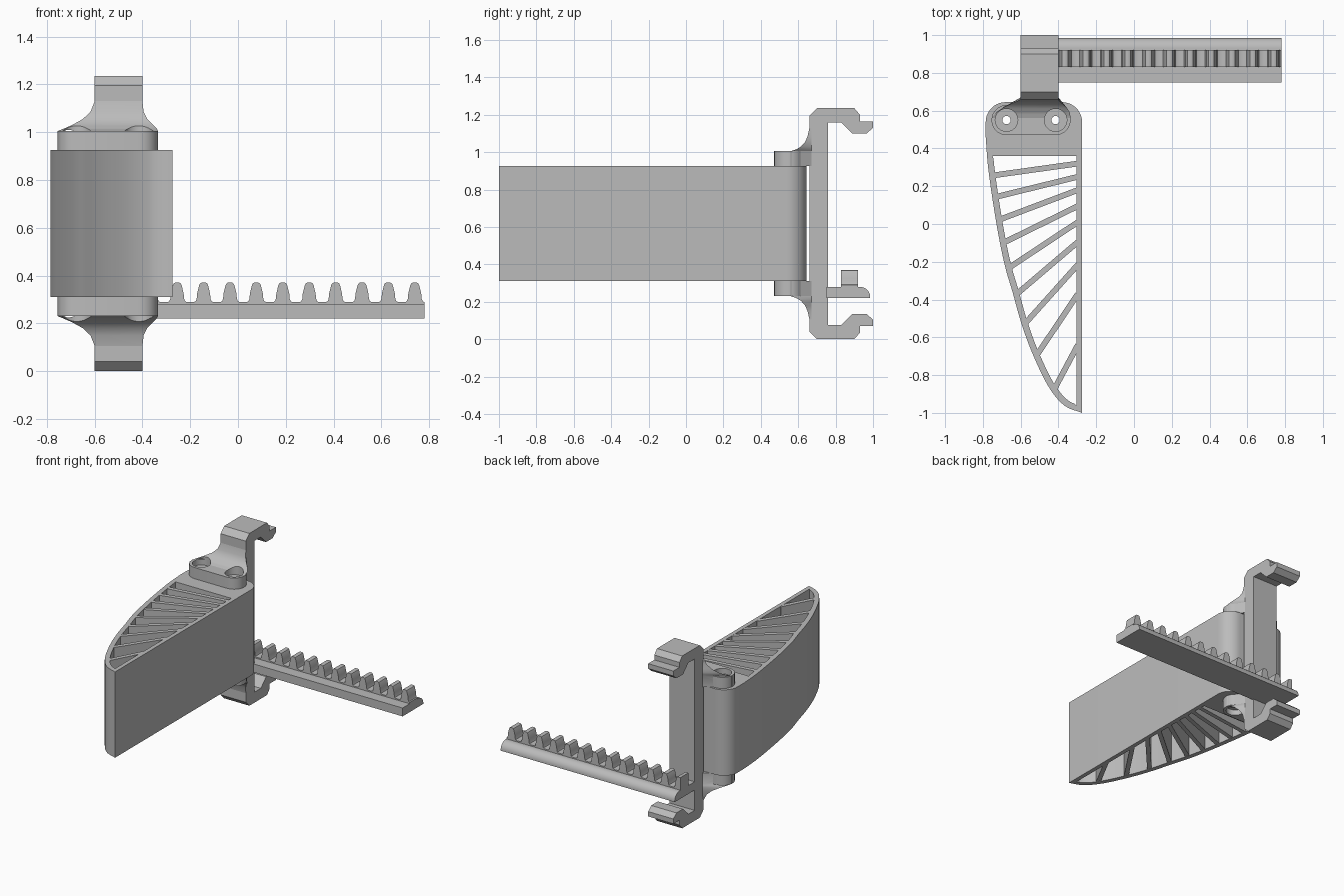
import bpy, bmesh, math
from mathutils import Vector

cube = bpy.data.objects.get("Cube")
if cube:
    bpy.data.objects.remove(cube, do_unlink=True)

grey = bpy.data.materials.new("plain_grey")
grey.use_nodes = True
grey.diffuse_color = (0.5, 0.5, 0.5, 1)
grey.node_tree.nodes["Principled BSDF"].inputs["Base Color"].default_value = (0.5, 0.5, 0.5, 1)

MID = 0.6175          # height of the up/down symmetry plane
FLOOR, CEIL = 0.31, 0.925   # blade height range
parts = []


def flip(z):
    return 2 * MID - z


def loft(name, rings, keep=True):
    """Capped skin over rings of equal point count."""
    bm = bmesh.new()
    vs = [[bm.verts.new(p) for p in ring] for ring in rings]
    n = len(vs[0])
    for a, b in zip(vs, vs[1:]):
        for i in range(n):
            j = (i + 1) % n
            bm.faces.new((a[i], a[j], b[j], b[i]))
    bm.faces.new(vs[0])
    bm.faces.new(vs[-1])
    bmesh.ops.recalc_face_normals(bm, faces=bm.faces)
    me = bpy.data.meshes.new(name)
    bm.to_mesh(me)
    bm.free()
    me.materials.append(grey)
    ob = bpy.data.objects.new(name, me)
    bpy.context.collection.objects.link(ob)
    if keep:
        parts.append(ob)
    return ob


def prism(name, pts, axis, lo, hi, keep=True):
    """Extrude a 2D outline along x, y or z."""
    place = {"x": lambda p, t: (t, p[0], p[1]),
             "y": lambda p, t: (p[0], t, p[1]),
             "z": lambda p, t: (p[0], p[1], t)}[axis]
    return loft(name, [[place(p, t) for p in pts] for t in (lo, hi)], keep)


def arc(cx, cy, r, a0, a1, n=10):
    angles = [math.radians(a0 + (a1 - a0) * i / n) for i in range(n + 1)]
    return [(cx + r * math.cos(a), cy + r * math.sin(a)) for a in angles]


def cut(ob, cutter):
    """Subtract the cutter and bake the result."""
    mod = ob.modifiers.new("cut", "BOOLEAN")
    mod.operation = "DIFFERENCE"
    mod.solver = "EXACT"
    mod.object = cutter
    dg = bpy.context.evaluated_depsgraph_get()
    baked = bpy.data.meshes.new_from_object(ob.evaluated_get(dg))
    ob.modifiers.clear()
    ob.data = baked
    bpy.data.objects.remove(cutter, do_unlink=True)


def spline(keys, steps=5):
    """Smooth curve through key points."""
    k = [Vector(p) for p in keys]
    k = [2 * k[0] - k[1]] + k + [2 * k[-1] - k[-2]]
    out = []
    for a, b, c, d in zip(k, k[1:], k[2:], k[3:]):
        for i in range(steps):
            t = i / steps
            out.append(0.5 * (2 * b + (c - a) * t + (2 * a - 5 * b + 4 * c - d) * t * t
                              + (3 * b - a - 3 * c + d) * t ** 3))
    return out + [k[-2]]


# Blade: curved back, flat inner side, rounded head
back = spline([(-.785, .46), (-.77, .28), (-.728, 0), (-.685, -.215), (-.643, -.36),
               (-.598, -.52), (-.54, -.68), (-.455, -.857), (-.37, -.96), (-.275, -1)])
head = arc(-.38, .54, .105, 0, 90) + arc(-.68, .54, .105, 90, 180)
blade = prism("blade", [tuple(p) for p in back] + head, "z", FLOOR, CEIL)
blade_parts = [blade]

# Open cavity following the curved back
WALL, INNER = 0.033, -0.305
inside = []
for a, b in zip(back, back[1:]):
    d = (b - a).normalized()
    p = (a + b) / 2 + Vector((-d.y, d.x)) * WALL
    if p.y < 0.355 and p.x < INNER:
        inside.append(tuple(p))
top_left = (inside[0][0] - 0.005, 0.36)
cavity = [top_left] + inside + [(INNER, inside[-1][1] - 0.01), (INNER, 0.36)]
cut(blade, prism("cavity_cutter", cavity, "z", 0, 2, False))

# Slanted ribs inside the cavity
RIBS = [(-.74, .258, .32), (-.725, .145, .25), (-.707, .025, .18), (-.683, -.095, .095),
        (-.655, -.227, .01), (-.62, -.37, -.095), (-.575, -.525, -.215),
        (-.515, -.695, -.37), (-.425, -.88, -.64)]
for i, (x, y, y_end) in enumerate(RIBS):
    a, b = Vector((x, y)), Vector((INNER + .008, y_end))
    d = (b - a).normalized()
    side = Vector((-d.y, d.x)) * 0.015
    prism(f"rib_{i + 1}", [a + side, b + side, b - side, a - side], "z",
          FLOOR + .001, CEIL - .001)

# Clip bracket: upright with a hook at each end
hook = [(.66, 1.195), (.70, 1.235), (.90, 1.235), (.93, 1.2), (.93, 1.165), (1, 1.165),
        (1, 1.13), (.965, 1.1), (.89, 1.1), (.83, 1.16), (.76, 1.16)]
prism("clip_bracket", hook + [(y, flip(z)) for y, z in reversed(hook)], "x", -.6, -.4)

# Mounting lugs with flared necks, above and below the blade
SCREWS = (-.675, -.415)
HOLE_Y = .55
lug_outline = arc(-.415, HOLE_Y, .08, -90, 90) + arc(-.675, HOLE_Y, .08, 90, 270)
# height, left x, right x, front y
flare = [(.925, -.755, -.335, .56), (1.005, -.755, -.335, .56), (1.015, -.73, -.34, .59),
         (1.03, -.695, -.355, .615), (1.055, -.65, -.38, .637), (1.085, -.618, -.395, .65),
         (1.13, -.6, -.4, .66)]
drilled = [blade]
for where, up in (("upper", lambda z: z), ("lower", flip)):
    lug = prism(where + "_lug", lug_outline, "z", up(CEIL), up(1.005))
    neck = loft(where + "_neck", [[(l, f, up(z)), (r, f, up(z)), (-.4, .67, up(z)),
                                   (-.6, .67, up(z))] for z, l, r, f in flare])
    drilled += [lug, neck]
    for ob in (lug, neck):
        for x in SCREWS:
            cut(ob, prism("bore_cutter", arc(x, HOLE_Y, .06, 0, 345, 23), "z",
                          up(.965), up(1.2), False))
for ob in drilled:
    for x in SCREWS:
        cut(ob, prism("screw_cutter", arc(x, HOLE_Y, .022, 0, 337.5, 15), "z", -1, 2, False))

# Rack: base bar with a rounded back edge
LEFT, RIGHT = -.6, .78
prism("rack_base", [(.75, .22), (.985, .22)] + arc(.93, .225, .055, 0, 90, 8) + [(.75, .28)],
      "x", LEFT, RIGHT)

# Rack teeth as one repeated profile
half = [(-.04, .289), (-.033, .293), (-.029, .303), (-.027, .325), (-.019, .358),
        (-.015, .367), (-.008, .371)]
tooth = half + [(-x, z) for x, z in reversed(half)]
PITCH = .1105
profile = [(LEFT, .27)]
for i in range(12, -1, -1):
    c = .74 - PITCH * i
    row = [(c + x, z) for x, z in tooth if c + x > LEFT]
    if i == 12:
        row.insert(0, (LEFT, .371))
    profile += row
profile.append((RIGHT, .27))
prism("rack_teeth", profile, "y", .83, .92)

# Smooth the rounded areas, keep edges crisp
bpy.ops.object.select_all(action="DESELECT")
for ob in parts:
    ob.select_set(True)
bpy.context.view_layer.objects.active = parts[0]
bpy.ops.object.shade_smooth_by_angle(angle=math.radians(30))
